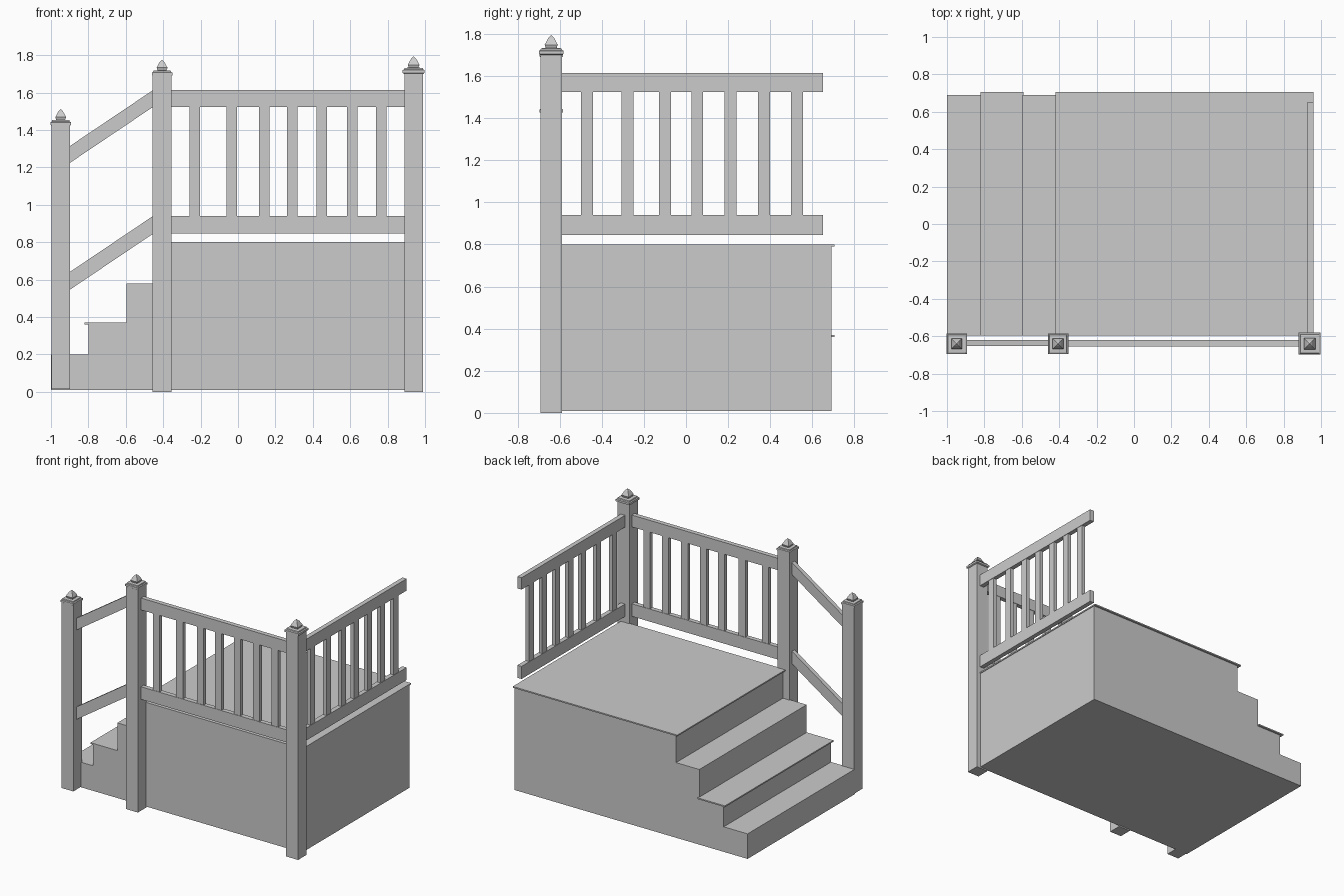
import bpy, bmesh

if "Cube" in bpy.data.objects:
    bpy.data.objects.remove(bpy.data.objects["Cube"])


def finish(name, bm):
    bmesh.ops.recalc_face_normals(bm, faces=bm.faces)
    me = bpy.data.meshes.new(name)
    bm.to_mesh(me)
    bm.free()
    ob = bpy.data.objects.new(name, me)
    bpy.context.collection.objects.link(ob)
    return ob


def prism(name, profile, y0, y1):
    """Extrude an x-z outline along y."""
    bm = bmesh.new()
    face = bm.faces.new([bm.verts.new((x, y0, z)) for x, z in profile])
    ext = bmesh.ops.extrude_face_region(bm, geom=[face])
    verts = [v for v in ext["geom"] if isinstance(v, bmesh.types.BMVert)]
    bmesh.ops.translate(bm, verts=verts, vec=(0, y1 - y0, 0))
    return finish(name, bm)


def box(name, x0, x1, y0, y1, z0, z1):
    return prism(name, [(x0, z0), (x1, z0), (x1, z1), (x0, z1)], y0, y1)


def square_stack(name, cx, cy, z, rings):
    """Square lathe: (half width, height) rings, closed with a point on top."""
    bm = bmesh.new()
    loops = [[bm.verts.new((cx + sx * r, cy + sy * r, z + h))
              for sx, sy in ((-1, -1), (1, -1), (1, 1), (-1, 1))]
             for r, h in rings[:-1]]
    apex = bm.verts.new((cx, cy, z + rings[-1][1]))
    bm.faces.new(loops[0][::-1])
    for a, b in zip(loops, loops[1:]):
        for i in range(4):
            j = (i + 1) % 4
            bm.faces.new((a[i], a[j], b[j], b[i]))
    for i in range(4):
        bm.faces.new((loops[-1][i], loops[-1][(i + 1) % 4], apex))
    return finish(name, bm)


# Stepped base
prism("stepped_base", [(-1, 0.01), (0.955, 0.01), (0.955, 0.79), (-0.40, 0.79),
                       (-0.40, 0.58), (-0.595, 0.58), (-0.595, 0.36),
                       (-0.80, 0.36), (-0.80, 0.20), (-1, 0.20)], -0.597, 0.69)

# Thin overhanging boards on the deck and middle step
box("deck_board", -0.42, 0.96, -0.597, 0.705, 0.79, 0.80)
box("step_board", -0.82, -0.59, -0.597, 0.705, 0.36, 0.37)

# Posts with caps and pointed finials
cap = [(0.048, 0), (0.055, 0.004), (0.055, 0.018), (0.048, 0.022),
       (0.046, 0.029), (0.024, 0.031), (0.029, 0.045), (0.013, 0.075), (0, 0.088)]
for name, cx, z0, z1, s in (("stair_post", -0.948, 0.015, 1.425, 1.0),
                            ("middle_post", -0.406, 0.0, 1.69, 1.0),
                            ("corner_post", 0.939, 0.0, 1.702, 1.07)):
    box(name, cx - 0.05, cx + 0.05, -0.692, -0.59, z0, z1)
    square_stack(name + "_cap", cx, -0.64, z1 - 0.002, [(r * s, h * s) for r, h in cap])

# Horizontal and sloping rails
for label, z0, z1, drop in (("lower", 0.845, 0.94, 0.30), ("upper", 1.523, 1.613, 0.30)):
    box(label + "_front_rail", -0.36, 0.892, -0.655, -0.62, z0, z1)
    box(label + "_side_rail", 0.925, 0.96, -0.595, 0.65, z0, z1)
    prism(label + "_stair_rail", [(-0.90, z0 - drop), (-0.454, z0),
                                  (-0.454, z1), (-0.90, z1 - drop)], -0.652, -0.62)

# Balusters
for i, x in enumerate((-0.23, -0.034, 0.14, 0.291, 0.449, 0.61, 0.766)):
    box(f"front_baluster_{i + 1}", x - 0.028, x + 0.028, -0.652, -0.623, 0.935, 1.53)
for i, y in enumerate((-0.47, -0.278, -0.10, 0.053, 0.212, 0.37, 0.527)):
    box(f"side_baluster_{i + 1}", 0.928, 0.957, y - 0.028, y + 0.028, 0.935, 1.53)
